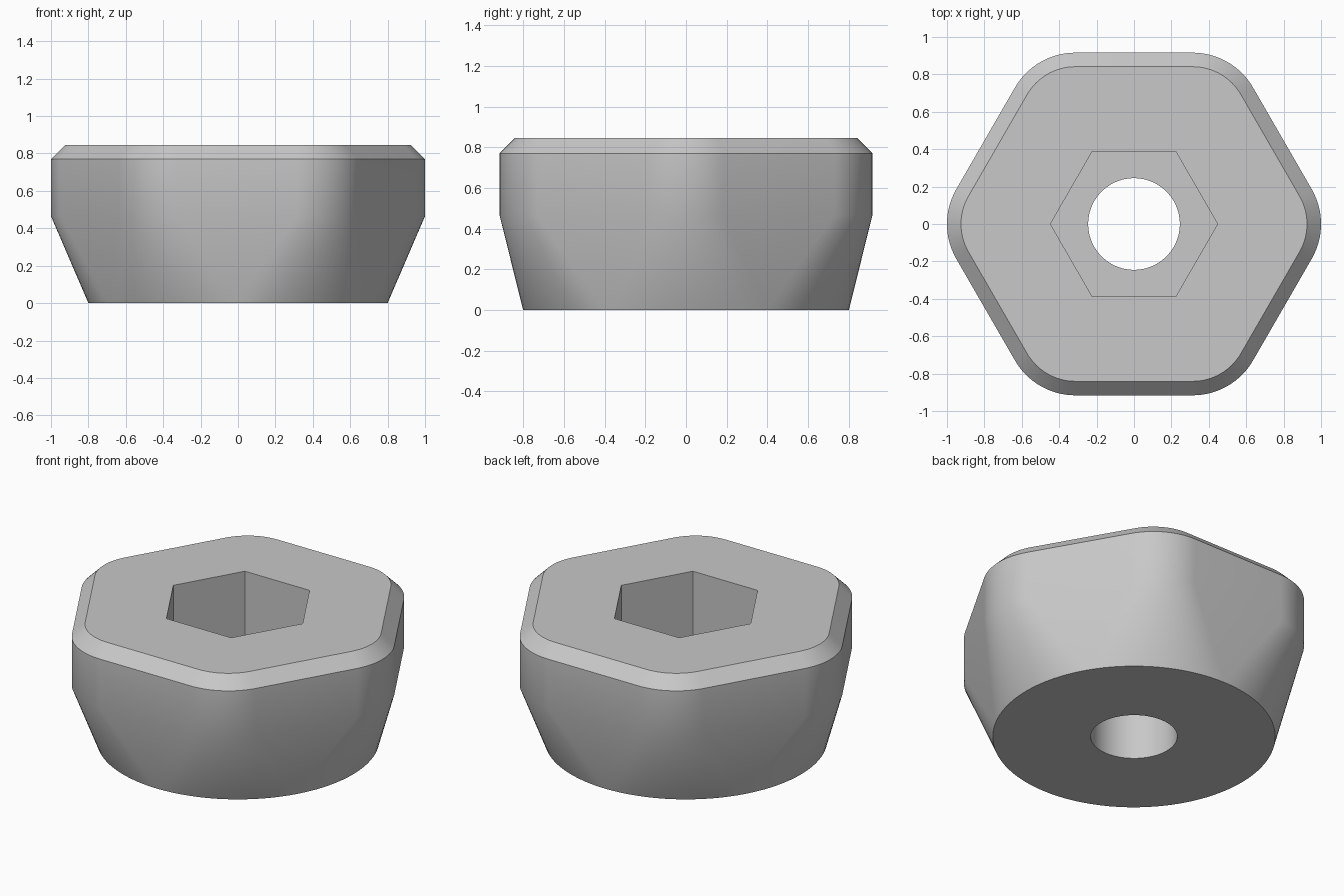
import bpy
import bmesh
from math import cos, sin, radians

cube = bpy.data.objects.get("Cube")
if cube:
    bpy.data.objects.remove(cube, do_unlink=True)

STEPS = 16  # segments in each sixth of a turn


def ring(bm, reach, radius, z):
    """Hexagon with corner arcs of a radius centred at reach; reach 0 is a circle, radius 0 a sharp hexagon."""
    verts = []
    for corner in range(6):
        mid = radians(60 * corner)
        for i in range(STEPS + 1):
            a = mid + radians(60 * i / STEPS - 30)
            verts.append(bm.verts.new((reach * cos(mid) + radius * cos(a),
                                       reach * sin(mid) + radius * sin(a), z)))
    return verts


# Profile rings: around the outside, over the top, down the socket and hole
PROFILE = [
    (0, 0.80, 0),             # round foot
    (0.627, 0.373, 0.465),    # rounded hexagon body
    (0.627, 0.373, 0.77),
    (0.627, 0.298, 0.845),    # chamfered top edge
    (0.447, 0, 0.845),        # hexagonal socket
    (0.447, 0, 0.315),
    (0, 0.245, 0.315),        # round through hole
    (0, 0.245, 0),
]

bm = bmesh.new()
rings = [ring(bm, *p) for p in PROFILE]
for lower, upper in zip(rings, rings[1:] + rings[:1]):
    n = len(lower)
    for i in range(n):
        j = (i + 1) % n
        bm.faces.new((lower[i], lower[j], upper[j], upper[i]))
bmesh.ops.remove_doubles(bm, verts=bm.verts[:], dist=0.0005)
bmesh.ops.recalc_face_normals(bm, faces=bm.faces[:])
mesh = bpy.data.meshes.new("hex_socket_foot")
bm.to_mesh(mesh)
bm.free()

foot = bpy.data.objects.new("hex_socket_foot", mesh)
bpy.context.collection.objects.link(foot)

# Plain grey material
grey = bpy.data.materials.new("plain grey")
grey.use_nodes = True
colour = (0.58, 0.58, 0.58, 1)
grey.diffuse_color = colour
grey.node_tree.nodes["Principled BSDF"].inputs["Base Color"].default_value = colour
mesh.materials.append(grey)

# Smooth sides with crisp chamfer, socket and hole edges
bpy.ops.object.select_all(action="DESELECT")
foot.select_set(True)
bpy.context.view_layer.objects.active = foot
bpy.ops.object.shade_smooth_by_angle(angle=radians(30))
